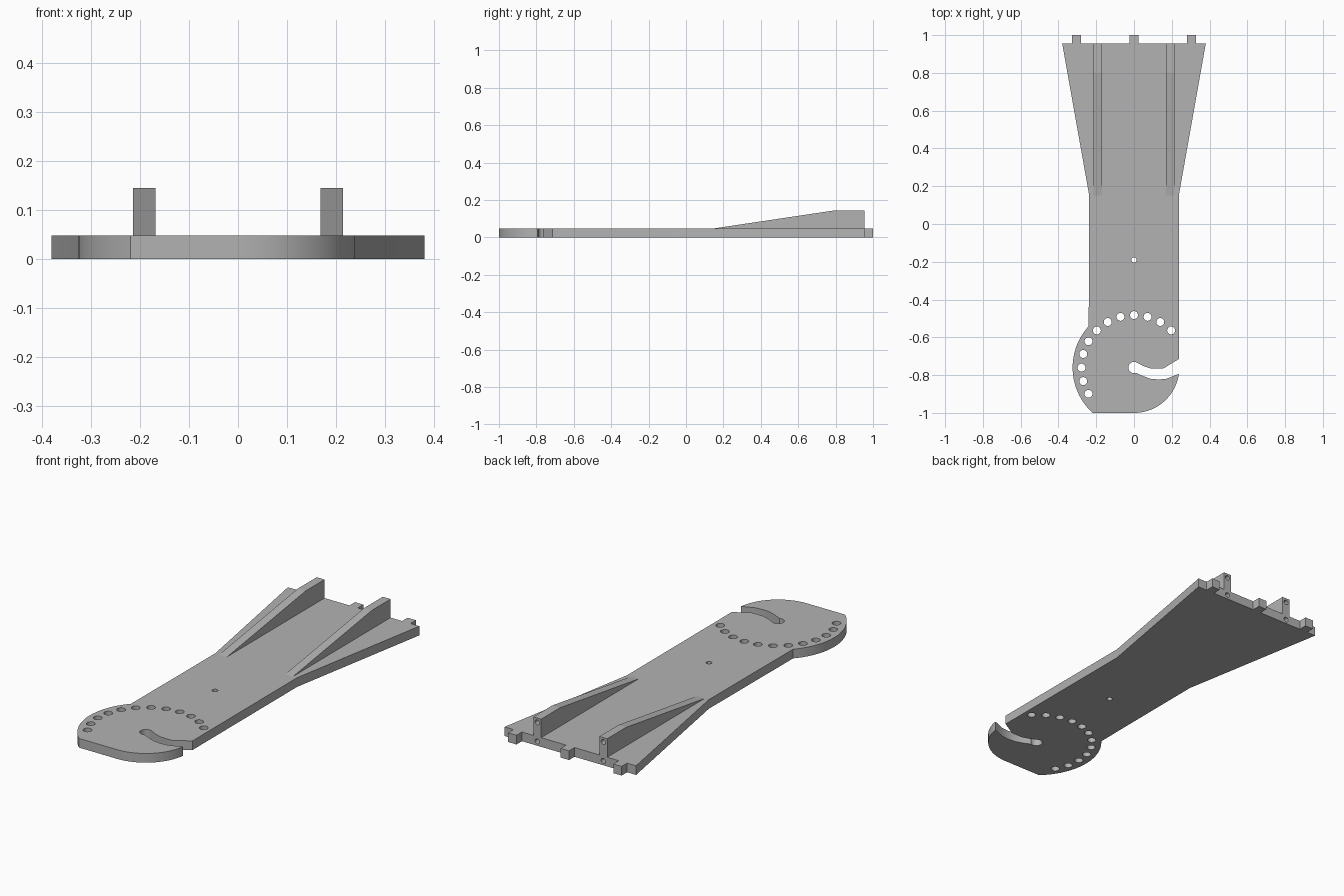
import bpy, bmesh, math
from mathutils import Matrix

if "Cube" in bpy.data.objects:
    bpy.data.objects.remove(bpy.data.objects["Cube"])

T = 0.048            # plate thickness
CY = -0.76           # centre of the rounded head

grey = bpy.data.materials.new("plain grey")
grey.diffuse_color = (0.45, 0.45, 0.45, 1)
grey.use_nodes = True
grey.node_tree.nodes["Principled BSDF"].inputs["Base Color"].default_value = grey.diffuse_color


def arc(cx, cy, r, a0, a1, n):
    """Points on an arc, angles in degrees."""
    return [(cx + r * math.cos(math.radians(a0 + (a1 - a0) * i / n)),
             cy + r * math.sin(math.radians(a0 + (a1 - a0) * i / n))) for i in range(n + 1)]


def circle(cx, cy, r, n=24):
    return arc(cx, cy, r, 0, 360, n)[:-1]


def extruded(name, loops, matrix, depth):
    """Fill an outline with optional hole loops and extrude it."""
    bm = bmesh.new()
    edges = []
    for loop in loops:
        vs = [bm.verts.new((x, y, 0)) for x, y in loop]
        edges += [bm.edges.new((vs[i], vs[(i + 1) % len(vs)])) for i in range(len(vs))]
    bmesh.ops.triangle_fill(bm, edges=edges, use_beauty=True, use_dissolve=False, normal=(0, 0, 1))
    ext = bmesh.ops.extrude_face_region(bm, geom=bm.faces[:], use_keep_orig=True)
    top = [g for g in ext["geom"] if isinstance(g, bmesh.types.BMVert)]
    bmesh.ops.translate(bm, verts=top, vec=(0, 0, depth))
    bm.transform(matrix)
    bmesh.ops.recalc_face_normals(bm, faces=bm.faces[:])
    me = bpy.data.meshes.new(name)
    bm.to_mesh(me)
    bm.free()
    ob = bpy.data.objects.new(name, me)
    bpy.context.collection.objects.link(ob)
    me.materials.append(grey)
    return ob


def activate(ob):
    bpy.ops.object.select_all(action='DESELECT')
    ob.select_set(True)
    bpy.context.view_layer.objects.active = ob


def drill(ob, x, z):
    """Blind screw hole into the back end face."""
    bpy.ops.mesh.primitive_cylinder_add(vertices=20, radius=0.013, depth=0.2,
                                        location=(x, 0.955, z), rotation=(math.pi / 2, 0, 0))
    cutter = bpy.context.object
    cutter.hide_render = True
    cutter.data.materials.append(grey)
    mod = ob.modifiers.new("screw hole", 'BOOLEAN')
    mod.operation, mod.solver, mod.object = 'DIFFERENCE', 'EXACT', cutter
    activate(ob)
    bpy.ops.object.modifier_apply(modifier=mod.name)
    bpy.data.objects.remove(cutter, do_unlink=True)


# Plate outline, anticlockwise from the rounded head
outline = arc(0, CY, 0.325, 137.6, 227.6, 32)                # left bulge
outline += arc(0, CY, 0.24, -90, -8, 28)                     # right lower curve
outline += [(0.17, -0.82), (0.13, -0.823), (0.09, -0.82), (0.05, -0.806)]   # hook slot
outline += arc(0, CY, 0.03, -70, -290, 16)
outline += [(0.05, -0.752), (0.09, -0.765), (0.155, -0.765), (0.237, -0.715)]
outline += [(0.237, 0.15), (0.38, 0.955)]                    # flared tail
for tx in (0.304, 0, -0.304):                                # locating tabs
    outline += [(tx + 0.024, 0.955), (tx + 0.024, 1), (tx - 0.024, 1), (tx - 0.024, 0.955)]
outline += [(-0.38, 0.955), (-0.237, 0.15)]

# Ring of adjustment holes and the pivot hole
holes = [circle(0.278 * math.cos(math.radians(a)), CY + 0.278 * math.sin(math.radians(a)), 0.021)
         for a in range(45, 211, 15)]
holes.append(circle(0, -0.19, 0.014, 16))
plate = extruded("base_plate", [outline] + holes, Matrix(), T)

# Tapered stiffening ribs
profile = [(0.15, T), (0.955, T), (0.955, 0.145), (0.8, 0.145)]
to_side = Matrix(((0, 0, 1, 0), (1, 0, 0, 0), (0, 1, 0, 0), (0, 0, 0, 1)))
for side, x in (("left", -0.191), ("right", 0.191)):
    rib = extruded(side + "_rib", [profile], Matrix.Translation((x - 0.0225, 0, 0)) @ to_side, 0.045)
    drill(rib, x, 0.122)
    drill(plate, x, 0.023)

activate(plate)
bpy.ops.object.shade_smooth_by_angle(angle=math.radians(30))
